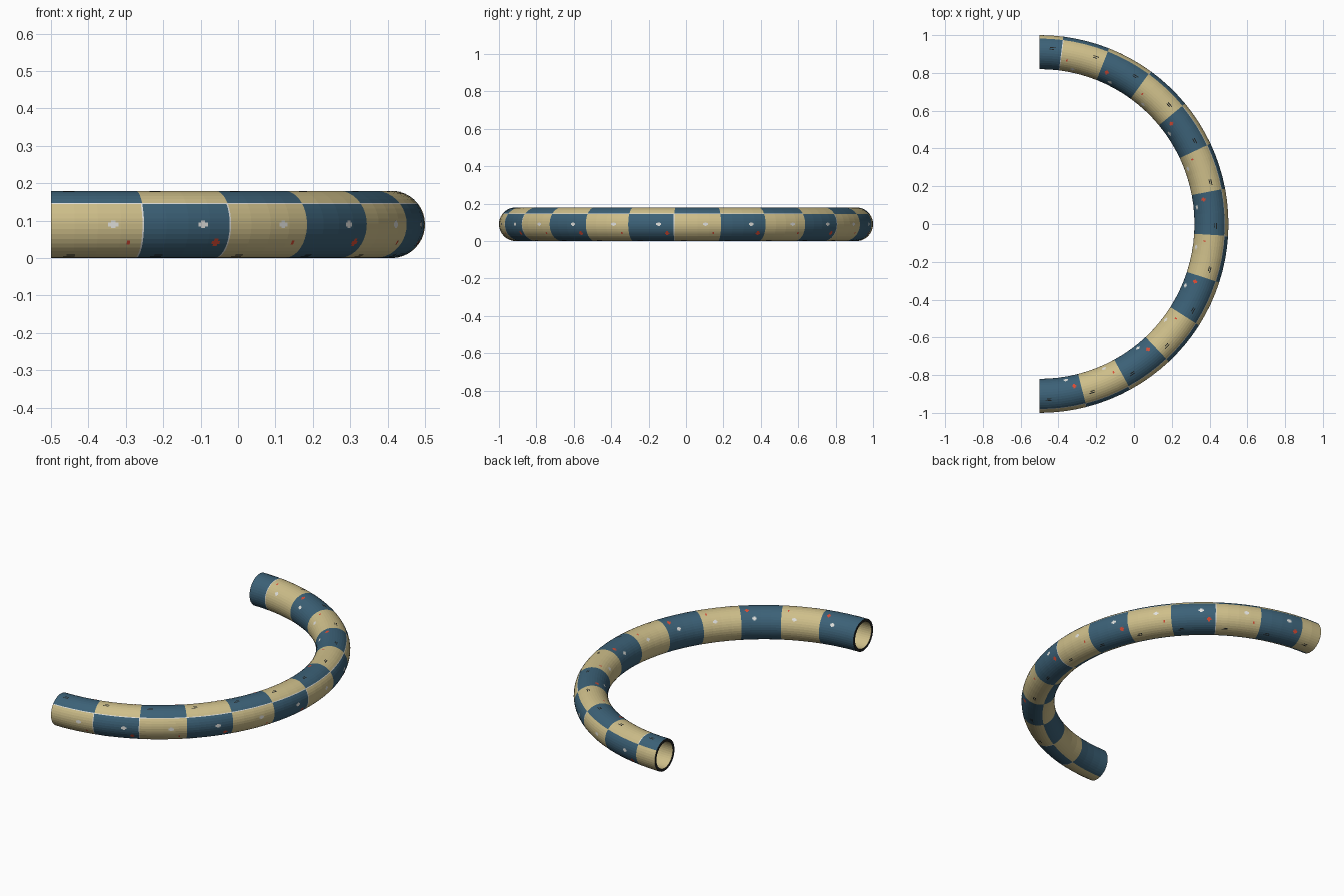
import bpy
import bmesh
from math import sin, cos, radians

if "Cube" in bpy.data.objects:
    bpy.data.objects.remove(bpy.data.objects["Cube"], do_unlink=True)

BEND, TUBE, BORE = 0.91, 0.09, 0.075   # bend radius, outer and inner pipe radius
BLOCK = 14.4                           # degrees of bend per checker block
SEAM, SEAM_WIDTH = 37.0, 2.5           # pipe angle of the pale seam line
LOWER = 254.0                          # pipe angle where the lower checker row starts
LINE_WIDTH = 0.25


def material(name, rgb):
    mat = bpy.data.materials.new(name)
    mat.use_nodes = True
    mat.diffuse_color = (*rgb, 1)
    bsdf = mat.node_tree.nodes["Principled BSDF"]
    bsdf.inputs["Base Color"].default_value = (*rgb, 1)
    bsdf.inputs["Roughness"].default_value = 0.8
    return mat


TAN, BLUE, WHITE, DARK, RED = range(5)
materials = [
    material("sand", (0.62, 0.52, 0.255)),
    material("slate_blue", (0.045, 0.12, 0.185)),
    material("off_white", (0.75, 0.75, 0.72)),
    material("near_black", (0.015, 0.017, 0.017)),
    material("red", (0.7, 0.07, 0.035)),
]


def point(bend, turn, radius):
    """Point on the bent pipe: bend runs along it, turn runs around it."""
    b, t = radians(bend), radians(turn)
    r = BEND + radius * cos(t)
    return (-0.5 + r * sin(b), -r * cos(b), TUBE + radius * sin(t))


def finish(bm, name):
    mesh = bpy.data.meshes.new(name)
    bm.to_mesh(mesh)
    bm.free()
    for mat in materials:
        mesh.materials.append(mat)
    obj = bpy.data.objects.new(name, mesh)
    bpy.context.collection.objects.link(obj)
    return obj


def add_grid(bm, bends, turns, radius, colour):
    """Skin a closed tube; colour(bend, turn) picks each face's material."""
    rings = [[bm.verts.new(point(b, t, radius)) for t in turns] for b in bends]
    n = len(turns)
    for i in range(len(bends) - 1):
        for j in range(n):
            k = (j + 1) % n
            face = bm.faces.new((rings[i][j], rings[i + 1][j],
                                 rings[i + 1][k], rings[i][k]))
            face.material_index = colour((bends[i] + bends[i + 1]) / 2, turns[j] + 0.1)
    return rings


# Cuts along the bend: four per block plus a narrow strip at the block end
bends = []
for block in range(13):
    start = block * BLOCK
    bends += [start + BLOCK * f / 4 for f in range(4)]
    bends.append(start + BLOCK - LINE_WIDTH)
bends = [b for b in bends if b < 179] + [180]


def spread(start, stop, count):
    return [start + (stop - start) * i / count for i in range(count)]


# Cuts around the pipe: seam line, long upper row, shorter lower row
turns = [SEAM] + spread(SEAM + SEAM_WIDTH, LOWER, 24) + spread(LOWER, SEAM + 360, 16)


def checker(bend, turn):
    block = int(bend // BLOCK)
    lower = turn >= LOWER
    lined_blocks = (0, 1, 5, 9) if lower else (11,)
    if turn < SEAM + SEAM_WIDTH and bend < 130:
        return WHITE
    if block in lined_blocks and bend % BLOCK > BLOCK - LINE_WIDTH:
        return WHITE
    return TAN if (block + lower) % 2 else BLUE


# Bent pipe: outer skin, bore and the two end rims
bm = bmesh.new()
outer = add_grid(bm, bends, turns, TUBE, checker)
inner = add_grid(bm, bends, turns, BORE, lambda b, t: TAN)
for end in (0, -1):
    for j in range(len(turns)):
        k = (j + 1) % len(turns)
        rim = bm.faces.new((outer[end][j], outer[end][k], inner[end][k], inner[end][j]))
        rim.material_index = DARK
bmesh.ops.recalc_face_normals(bm, faces=bm.faces)
finish(bm, "bent_pipe")


# Small painted patches repeated in every block of both rows
def add_patch(bm, bend, turn, length, width, colour):
    db, dt = length / 2, width / 2
    corners = [(-db, -dt), (db, -dt), (db, dt), (-db, dt)]
    face = bm.faces.new([bm.verts.new(point(bend + u, turn + v, TUBE + 0.0008))
                         for u, v in corners])
    face.material_index = colour


WHITE_SPOTS = [(9.6, 106, 1.6, 7, WHITE), (9.6, 106, 0.7, 13, WHITE)]
DARK_DASHES = [(2.9, 36, 1.9, 3, DARK), (3.2, 42, 1.4, 3, DARK)]
RED_LARGE = [(12.1, 74, 1.4, 6, RED), (12.1, 74, 0.7, 15, RED)]
RED_SMALL = [(12.1, 74, 0.5, 8, RED)]

bm = bmesh.new()
for block in range(13):
    for lower, row in enumerate((SEAM, LOWER)):
        on_tan = (block + lower) % 2
        for b, t, length, width, colour in (
                WHITE_SPOTS + DARK_DASHES + (RED_SMALL if on_tan else RED_LARGE)):
            bend = block * BLOCK + b
            if bend < 179:
                add_patch(bm, bend, row + t, length, width, colour)
finish(bm, "painted_marks")
